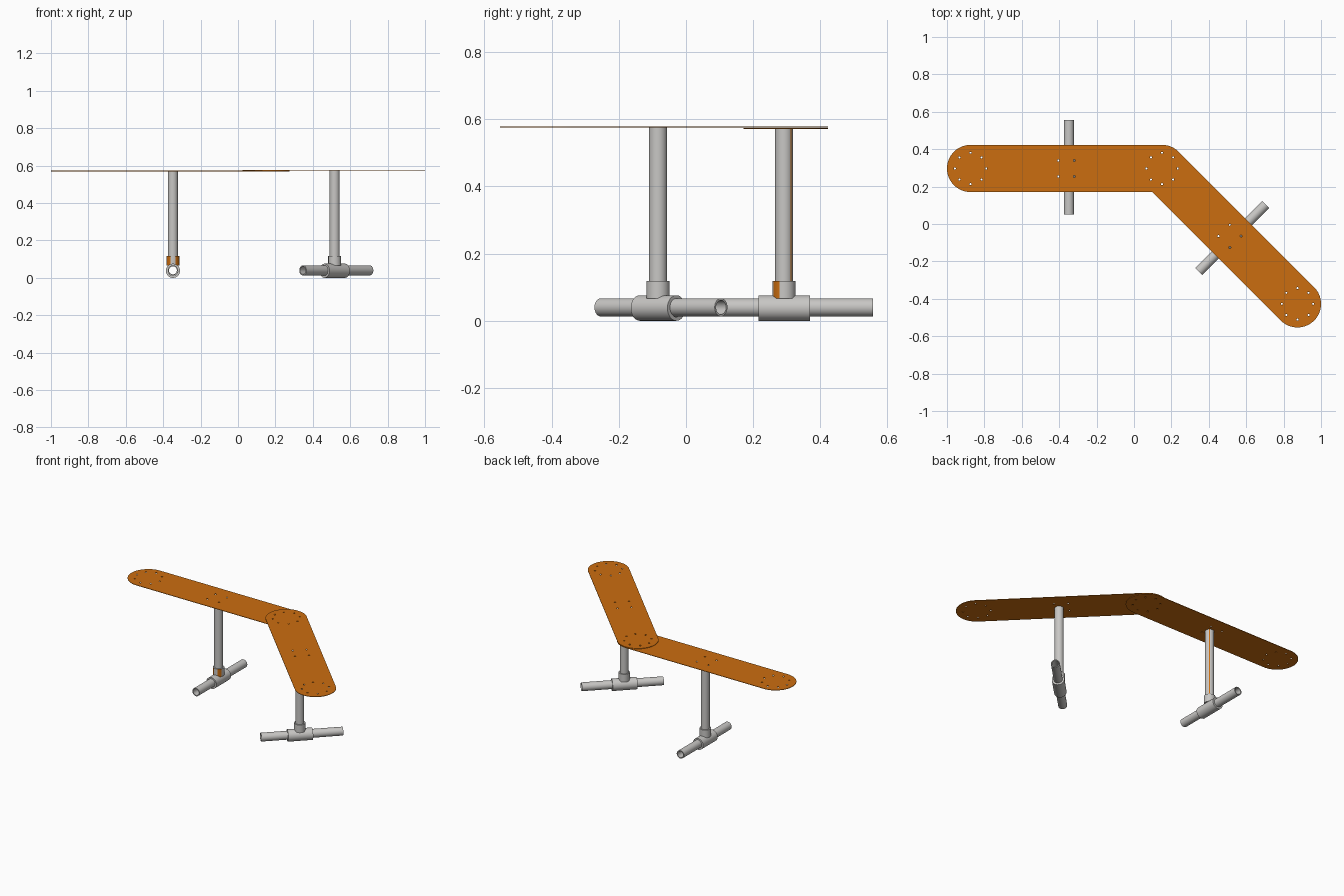
import bpy, bmesh, math
from mathutils import Matrix, Vector

if "Cube" in bpy.data.objects:
    bpy.data.objects.remove(bpy.data.objects["Cube"])


def material(name, rgb):
    m = bpy.data.materials.new(name)
    m.diffuse_color = (*rgb, 1)
    m.use_nodes = True
    m.node_tree.nodes["Principled BSDF"].inputs["Base Color"].default_value = m.diffuse_color
    return m


ORANGE = material("orange", (0.60, 0.155, 0.005))
GREY = material("light grey", (0.58, 0.57, 0.555))


def circle(cx, cy, r, n, start=0.0, sweep=2 * math.pi):
    return [(cx + r * math.cos(start + sweep * i / n),
             cy + r * math.sin(start + sweep * i / n)) for i in range(n)]


def link(name, mesh, mats):
    ob = bpy.data.objects.new(name, mesh)
    bpy.context.collection.objects.link(ob)
    for m in mats:
        mesh.materials.append(m)
    return ob


# Thin round-ended plank with bolt holes, lying along local x
def plank(name, start, angle, z, length=1.024, r=0.126, thick=0.003):
    cu = bpy.data.curves.new(name, 'CURVE')
    cu.dimensions = '2D'
    cu.fill_mode = 'BOTH'
    cu.extrude = thick / 2
    n = 32
    outline = [(length + r * math.cos(a), r * math.sin(a))
               for a in (-math.pi / 2 + math.pi * i / n for i in range(n + 1))]
    outline += [(r * math.cos(a), r * math.sin(a))
                for a in (math.pi / 2 + math.pi * i / n for i in range(n + 1))]
    loops = [outline]
    holes = [p for cx in (0, length) for p in circle(cx, 0, 0.084, 8)]
    holes += circle(length / 2, 0, 0.0605, 4, math.pi / 4)
    loops += [circle(x, y, 0.0055, 12) for x, y in holes]
    for pts in loops:
        sp = cu.splines.new('POLY')
        sp.points.add(len(pts) - 1)
        for p, (x, y) in zip(sp.points, pts):
            p.co = (x, y, 0, 1)
        sp.use_cyclic_u = True
    tmp = bpy.data.objects.new(name + "_curve", cu)
    bpy.context.collection.objects.link(tmp)
    bpy.context.view_layer.update()
    mesh = bpy.data.meshes.new_from_object(
        tmp.evaluated_get(bpy.context.evaluated_depsgraph_get()))
    bpy.data.objects.remove(tmp)
    mesh.materials.clear()
    mesh.transform(Matrix.Translation((*start, z)) @ Matrix.Rotation(angle, 4, 'Z'))
    return link(name, mesh, [ORANGE])


# Hollow tube from a to b
def tube(bm, a, b, ro, ri, n=32):
    a, b = Vector(a), Vector(b)
    rot = (b - a).to_track_quat('Z', 'Y')
    rings = []
    for base, r in ((a, ro), (b, ro), (b, ri), (a, ri)):
        rings.append([bm.verts.new(base + rot @ Vector((x, y, 0)))
                      for x, y in circle(0, 0, r, n)])
    for k in range(4):
        p, q = rings[k], rings[(k + 1) % 4]
        for i in range(n):
            j = (i + 1) % n
            bm.faces.new((p[i], p[j], q[j], q[i]))


def finish(name, bm, place, paint=None):
    bmesh.ops.recalc_face_normals(bm, faces=bm.faces)
    for f in bm.faces:
        f.smooth = True
        if paint and paint(f.calc_center_median(), f.normal):
            f.material_index = 1
    for e in bm.edges:
        if len(e.link_faces) == 2 and e.calc_face_angle(0) > math.radians(40):
            e.smooth = False
    bm.transform(place)
    mesh = bpy.data.meshes.new(name)
    bm.to_mesh(mesh)
    bm.free()
    return link(name, mesh, [GREY, ORANGE])


# Post, tee fitting and foot pipe; the foot lies along local y
def leg(prefix, x, y, angle, top, post_paint=None, tee_paint=None):
    place = Matrix.Translation((x, y, 0)) @ Matrix.Rotation(angle, 4, 'Z')
    bm = bmesh.new()
    tube(bm, (0, 0, 0.066), (0, 0, top), 0.027, 0.021)
    finish(prefix + "_post", bm, place, post_paint)
    bm = bmesh.new()
    tube(bm, (0, -0.241, 0.04), (0, 0.265, 0.04), 0.027, 0.021)
    finish(prefix + "_foot_pipe", bm, place)
    bm = bmesh.new()
    tube(bm, (0, -0.077, 0.038), (0, 0.077, 0.038), 0.038, 0.0265)
    tube(bm, (0, 0, 0.066), (0, 0, 0.118), 0.0345, 0.0265)
    finish(prefix + "_tee_fitting", bm, place, tee_paint)


plank("left_plank", (-0.874, 0.297), 0, 0.5715)
plank("right_plank", (0.150, 0.297), -math.pi / 4, 0.5765)


# Worn orange streak on the left post and its socket
def streak(c, n):
    return n.dot(Vector((0.6, 0.8, 0))) > 0.99


def socket_wear(c, n):
    return c.z > 0.08 and n.y < -0.4 and abs(n.x) > 0.3


leg("left", -0.348, 0.292, 0, 0.570, streak, socket_wear)
leg("right", 0.517, -0.083, -math.pi / 4, 0.575)
